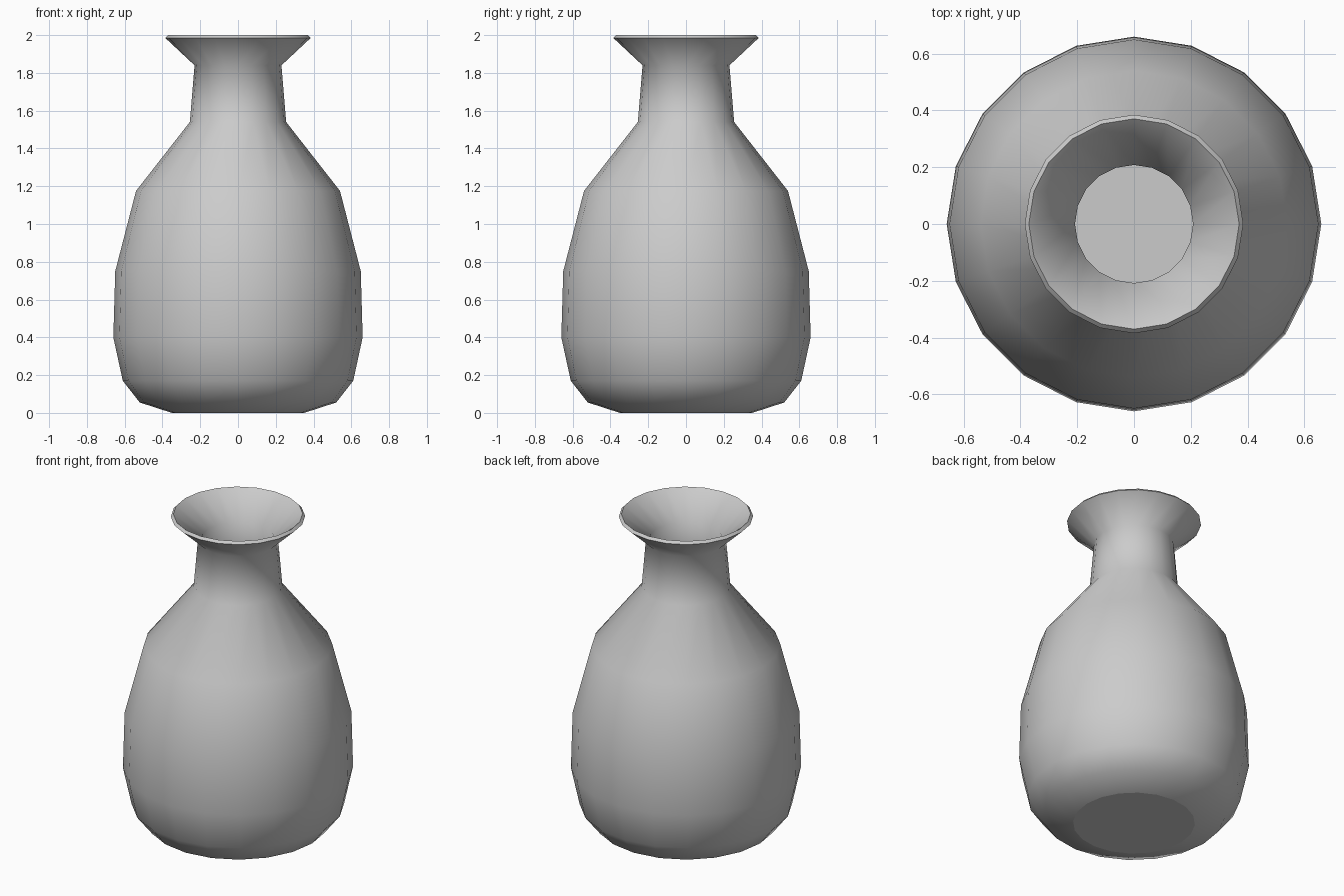
import bpy, bmesh, math

if "Cube" in bpy.data.objects:
    bpy.data.objects.remove(bpy.data.objects["Cube"])

SIDES = 20
WALL = 0.021
# Outer profile (radius, height) from foot to lip
PROFILE = [(0.35, 0.0), (0.52, 0.055), (0.61, 0.17), (0.66, 0.40), (0.65, 0.75),
           (0.54, 1.175), (0.255, 1.54), (0.23, 1.84), (0.385, 1.985)]

# Outer skin: stacked rings closed by a flat base
bm = bmesh.new()
rings = []
for r, z in PROFILE:
    rings.append([bm.verts.new((r * math.cos(2 * math.pi * i / SIDES),
                                r * math.sin(2 * math.pi * i / SIDES), z))
                  for i in range(SIDES)])
bm.faces.new(list(reversed(rings[0])))
for low, high in zip(rings, rings[1:]):
    for i in range(SIDES):
        j = (i + 1) % SIDES
        bm.faces.new((low[i], low[j], high[j], high[i]))
mesh = bpy.data.meshes.new("vase")
bm.to_mesh(mesh)
bm.free()
vase = bpy.data.objects.new("vase", mesh)
bpy.context.collection.objects.link(vase)
bpy.context.view_layer.objects.active = vase
vase.select_set(True)

# Thin wall, thickened inwards with a bevelled-looking lip
solid = vase.modifiers.new("wall", "SOLIDIFY")
solid.thickness = WALL
solid.offset = -1
solid.use_even_offset = True
bpy.ops.object.modifier_apply(modifier=solid.name)

# Smooth body, crisp lip and flat base
bpy.ops.object.shade_smooth_by_angle(angle=math.radians(65))
bm = bmesh.new()
bm.from_mesh(vase.data)
for f in bm.faces:
    if len(f.verts) > 4:
        f.smooth = False
        for e in f.edges:
            e.smooth = False
bm.to_mesh(vase.data)
bm.free()
